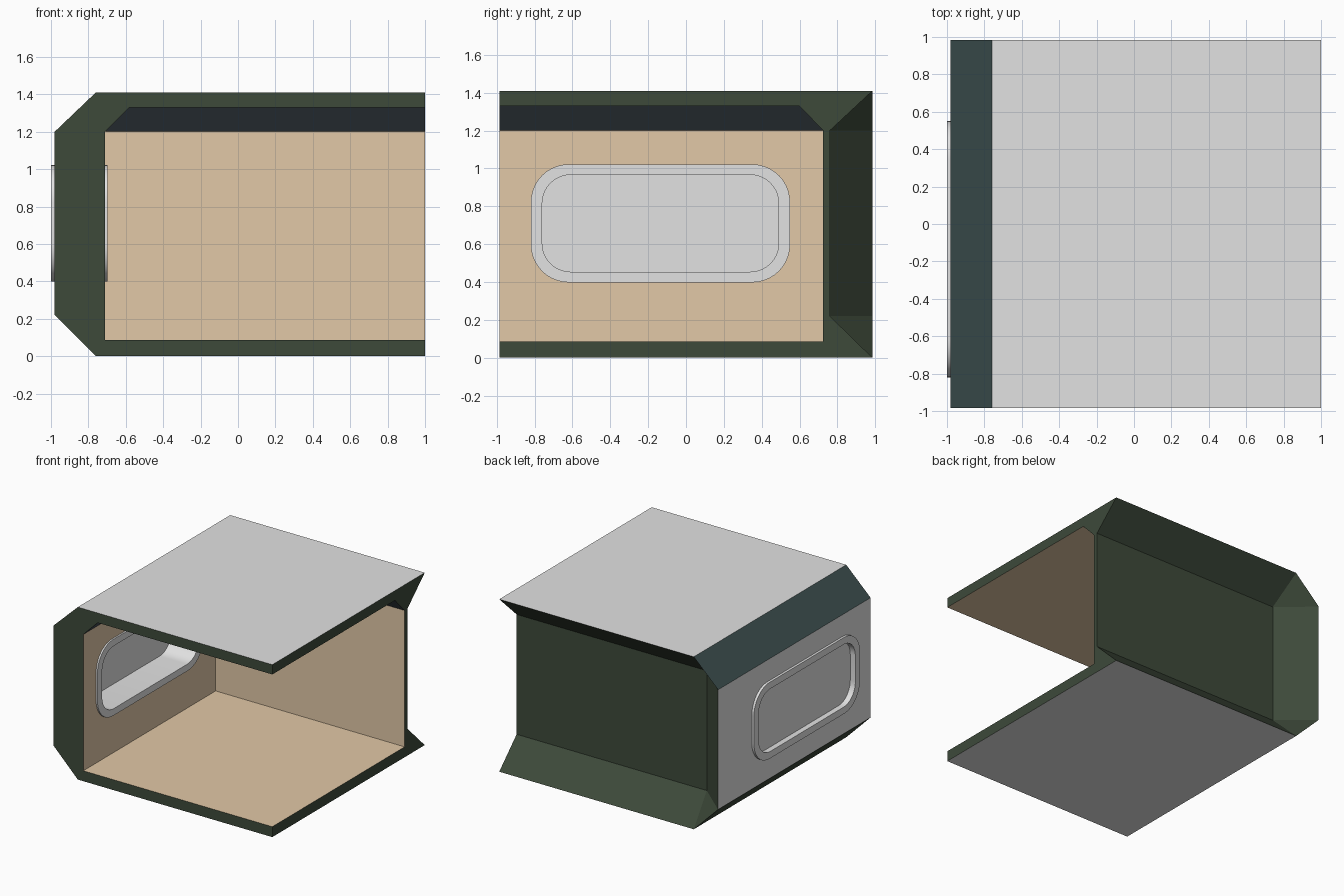
import bpy, bmesh, math

if "Cube" in bpy.data.objects:
    bpy.data.objects.remove(bpy.data.objects["Cube"])

F = 0.985          # half depth
CY, CZ = -0.135, 0.71   # window centre


def material(name, r, g, b):
    m = bpy.data.materials.new(name)
    m.diffuse_color = (r, g, b, 1)
    m.use_nodes = True
    m.node_tree.nodes["Principled BSDF"].inputs["Base Color"].default_value = m.diffuse_color
    return m


GREEN, GRAY, TAN, TEAL, BLUE = range(5)
mats = [material("dark_green", 0.047, 0.067, 0.042),
        material("light_gray", 0.76, 0.76, 0.76),
        material("warm_tan", 0.76, 0.58, 0.385),
        material("dark_teal", 0.045, 0.078, 0.078),
        material("slate_blue", 0.068, 0.088, 0.106)]


def make_object(name, bm, materials):
    bmesh.ops.remove_doubles(bm, verts=bm.verts, dist=1e-5)
    bmesh.ops.recalc_face_normals(bm, faces=bm.faces)
    me = bpy.data.meshes.new(name)
    bm.to_mesh(me)
    bm.free()
    ob = bpy.data.objects.new(name, me)
    bpy.context.collection.objects.link(ob)
    for m in materials:
        me.materials.append(m)
    return ob


def add_face(bm, pts, mat=0):
    f = bm.faces.new([bm.verts.new(p) for p in pts])
    f.material_index = mat


def level(z, front_x, corner, inner_corner, right_y):
    """Path along one height: front end, corner, inner corner, right end."""
    return [(front_x, -F, z), (*corner, z), (*inner_corner, z), (1, right_y, z)]


def outer(z, ridge):
    if ridge:
        return level(z, -0.76, (-0.76, F), (-0.76, F), F)
    return level(z, -0.98, (-0.98, F), (-0.72, 0.76), 0.76)


def inner(z, x, y):
    return level(z, x, (x, y), (x, y), y)


# corner room shell: left wall, recessed back wall, floor and roof
o = [outer(0, True), outer(0.22, False), outer(1.2, False), outer(1.41, True)]
i = [inner(0.085, -0.71, 0.725), inner(1.2, -0.71, 0.725), inner(1.33, -0.58, 0.6)]
bm = bmesh.new()


def strip(a, b, left_mat, rest_mat):
    for k in range(3):
        if a[k] == a[k + 1] and b[k] == b[k + 1]:
            continue
        pts = list(dict.fromkeys([a[k], a[k + 1], b[k + 1], b[k]]))
        add_face(bm, pts, left_mat if k == 0 else rest_mat)


strip(o[0], o[1], GREEN, GREEN)
strip(o[1], o[2], GRAY, GREEN)
strip(o[2], o[3], TEAL, GREEN)
strip(i[0], i[1], TAN, TAN)
strip(i[1], i[2], BLUE, BLUE)
# roof, underside, floor and ceiling
for path, mat in ((o[0], GRAY), (o[3], GRAY), (i[0], TAN), (i[2], TAN)):
    add_face(bm, list(dict.fromkeys(path)) + [(1, -F, path[0][2])], mat)
# cut ends at the open front and open right side
for e in (0, 3):
    pts = [p[e] for p in o] + [(1, -F, 1.41), (1, -F, 1.33)]
    pts += [i[2][e], i[1][e], i[0][e], (1, -F, 0.085), (1, -F, 0)]
    add_face(bm, pts, GREEN)
shell = make_object("room_shell", bm, mats)


# rounded window shapes in the left wall
def rounded(x, hy, hz, r, n=10):
    pts = []
    for q, (sy, sz) in enumerate(((1, 1), (-1, 1), (-1, -1), (1, -1))):
        for k in range(n + 1):
            a = math.pi / 2 * (q + k / n)
            pts.append((x, CY + sy * (hy - r) + r * math.cos(a),
                        CZ + sz * (hz - r) + r * math.sin(a)))
    return pts


def bridge(bm, a, b):
    for k in range(len(a)):
        j = (k + 1) % len(a)
        add_face(bm, [a[k], a[j], b[j], b[k]])


def slab(name, x0, x1, shape, materials):
    bm = bmesh.new()
    a, b = rounded(x0, *shape), rounded(x1, *shape)
    bridge(bm, a, b)
    add_face(bm, a)
    add_face(bm, b)
    return make_object(name, bm, materials)


# window opening
cutter = slab("window_cutter", -1.2, -0.6, (0.655, 0.283, 0.175), [mats[GRAY]])
cutter.hide_render = True
mod = shell.modifiers.new("opening", 'BOOLEAN')
mod.operation = 'DIFFERENCE'
mod.solver = 'EXACT'
mod.object = cutter
bpy.context.view_layer.objects.active = shell
shell.select_set(True)
bpy.ops.object.modifier_apply(modifier=mod.name)
bpy.data.objects.remove(cutter)
shell.select_set(False)

# window frame
OUT, INN = (0.685, 0.312, 0.2), (0.625, 0.256, 0.15)
loops = [rounded(-1.0, *OUT), rounded(-0.697, *OUT),
         rounded(-0.697, *INN), rounded(-1.0, *INN)]
bm = bmesh.new()
for k in range(4):
    bridge(bm, loops[k], loops[(k + 1) % 4])
frame = make_object("window_frame", bm, [mats[GRAY]])
bpy.context.view_layer.objects.active = frame
frame.select_set(True)
bpy.ops.object.shade_smooth_by_angle(angle=math.radians(35))

# window pane
slab("window_pane", -0.954, -0.946, (0.63, 0.261, 0.155), [mats[GRAY]])
